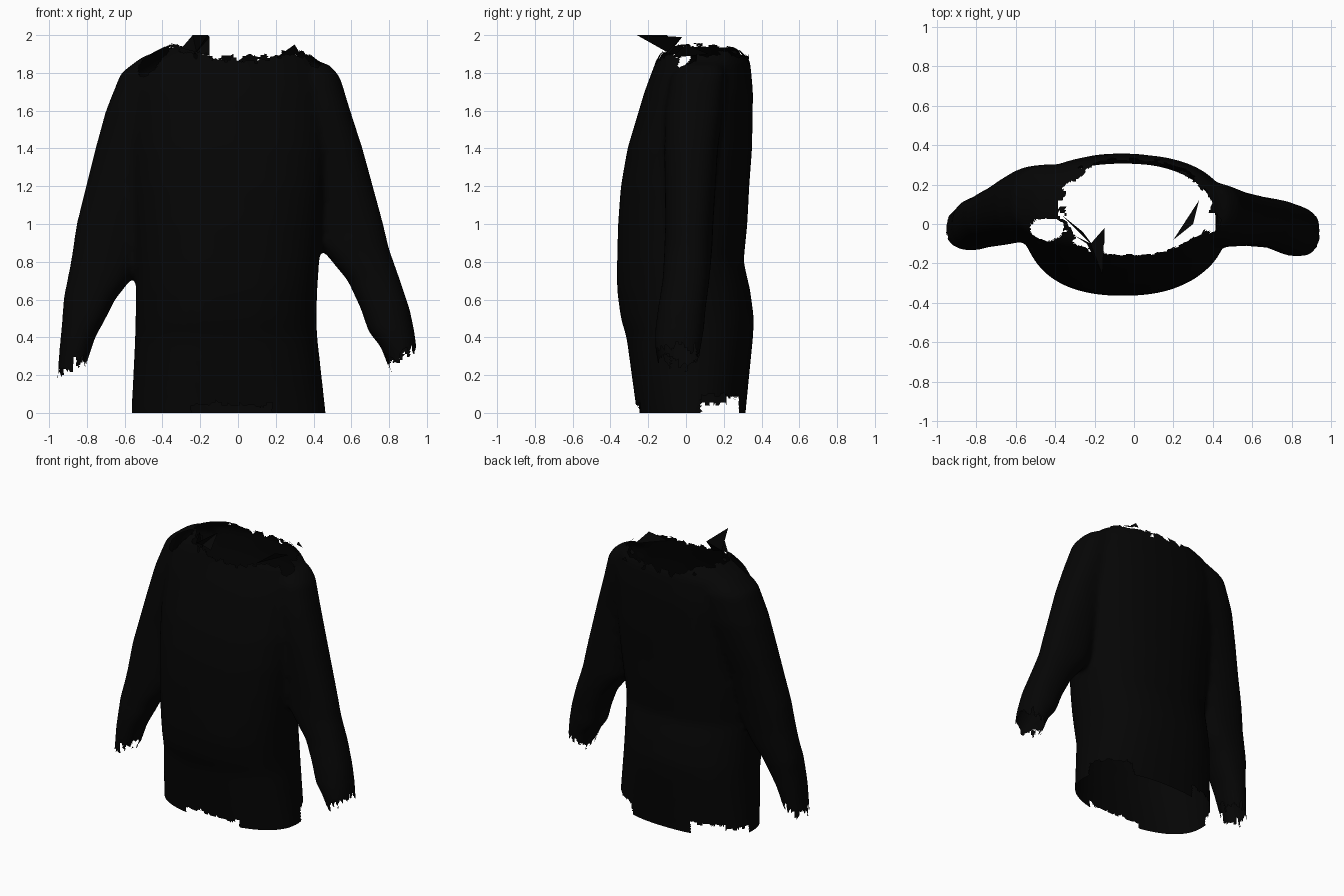
import bpy, bmesh, math
from mathutils import Vector, noise

if "Cube" in bpy.data.objects:
    bpy.data.objects.remove(bpy.data.objects["Cube"])

black = bpy.data.materials.new("black_cloth")
black.use_nodes = True
color = (0.0015, 0.0015, 0.0015, 1)
black.diffuse_color = color
black.node_tree.nodes["Principled BSDF"].inputs["Base Color"].default_value = color


def loft(bm, sections, power=2.3, count=48):
    """Closed tube through (z, x min, x max, y min, y max) sections."""
    rings = []
    for z, x0, x1, y0, y1 in sections:
        ring = []
        for i in range(count):
            a = math.tau * i / count
            c, s = math.cos(a), math.sin(a)
            u = math.copysign(abs(c) ** (2 / power), c)
            v = math.copysign(abs(s) ** (2 / power), s)
            ring.append(bm.verts.new(((x0 + x1) / 2 + u * (x1 - x0) / 2,
                                      (y0 + y1) / 2 + v * (y1 - y0) / 2, z)))
        rings.append(ring)
    for a, b in zip(rings, rings[1:]):
        for i in range(count):
            j = (i + 1) % count
            bm.faces.new((a[i], a[j], b[j], b[i]))
    bm.faces.new(rings[0][::-1])
    bm.faces.new(rings[-1])


def finish(bm, name):
    mesh = bpy.data.meshes.new(name)
    bm.to_mesh(mesh)
    bm.free()
    obj = bpy.data.objects.new(name, mesh)
    bpy.context.collection.objects.link(obj)
    mesh.materials.append(black)
    return obj


# Torso and both sleeves, each a closed volume
torso = [(-.15, -.56, .465, -.24, .31), (0, -.565, .465, -.26, .315),
         (.4, -.545, .42, -.315, .355), (.5, -.543, .415, -.345, .36),
         (.65, -.54, .42, -.365, .34), (.8, -.54, .43, -.365, .305),
         (1, -.55, .45, -.36, .325), (1.2, -.56, .47, -.345, .335),
         (1.4, -.57, .48, -.31, .35), (1.7, -.57, .47, -.22, .355),
         (1.86, -.53, .43, -.16, .34), (1.92, -.43, .36, -.14, .31),
         (1.99, -.28, .3, -.06, .2)]
right_sleeve = [(.05, -.97, -.87, -.11, .05), (.4, -.94, -.755, -.135, .1),
                (.5, -.93, -.7, -.135, .115), (.6, -.925, -.65, -.125, .135),
                (.7, -.905, -.57, -.115, .15), (.8, -.885, -.52, -.11, .16),
                (1, -.855, -.46, -.1, .185), (1.2, -.805, -.4, -.09, .215),
                (1.4, -.755, -.3, -.09, .26), (1.6, -.7, -.22, -.09, .3),
                (1.8, -.62, -.2, -.07, .305), (1.89, -.5, -.2, -.02, .25)]
left_sleeve = [(.1, .85, .96, -.13, .05), (.35, .755, .945, -.165, .08),
               (.43, .69, .935, -.165, .095), (.55, .65, .91, -.15, .105),
               (.7, .58, .86, -.125, .125), (.87, .44, .8, -.115, .14),
               (1, .41, .77, -.11, .145), (1.4, .34, .66, -.115, .17),
               (1.6, .3, .595, -.11, .195), (1.78, .28, .54, -.08, .21),
               (1.85, .26, .48, -.02, .2)]
bm = bmesh.new()
for part in (torso, right_sleeve, left_sleeve):
    loft(bm, part)
sweater = finish(bm, "sweater")

# Merge into one soft skin
remesh = sweater.modifiers.new("merge", 'REMESH')
remesh.mode = 'VOXEL'
remesh.voxel_size = .016
soften = sweater.modifiers.new("soften", 'SMOOTH')
soften.factor = .5
soften.iterations = 22
depsgraph = bpy.context.evaluated_depsgraph_get()
skin = bpy.data.meshes.new_from_object(sweater.evaluated_get(depsgraph))
sweater.modifiers.clear()
sweater.data = skin
skin.materials.clear()
skin.materials.append(black)


def hem_height(x, y):
    """Raised stretches of the hem: front step, left notch, right nick."""
    if y < -.15:
        return .045 if -.25 < x < .18 else 0
    if x > .12 and .08 < y < .28:
        return .09
    if x < -.25 and y > .07:
        return .085 if x > -.47 else .05
    return 0


def torn(p):
    """True where the cloth is open: cuffs, hem, neck and shoulder tears."""
    x, y, z = p
    rough = noise.noise(p * 22)
    fray = noise.noise(Vector((x * 40, y * 40, z * 8)))
    if x < -.7 and z < .25 + (x + .88) * .4 + .08 * fray:
        return True
    if x > .7 and z < .3 + (x - .87) * .6 + .1 * fray:
        return True
    if z < .2:
        height = hem_height(x, y)
        return height > 0 and z < height + .03 * rough
    if z > 1.7:
        neck = ((x - .03) / .365) ** 2 + ((y - .073) / .213) ** 2
        tear = ((x + .44) / .085) ** 2 + ((y + .025) / .058) ** 2
        slit = ((x - .39) / .05) ** 2 + ((y - .01) / .05) ** 2
        if neck < 1 + .16 * rough or min(tear, slit) < 1 + .3 * rough:
            return True
        return z > 1.87 + .6 * x * x + .05 * rough
    return False


# Trim the hem level, then tear the openings
bm = bmesh.new()
bm.from_mesh(skin)
bmesh.ops.bisect_plane(bm, geom=bm.verts[:] + bm.edges[:] + bm.faces[:],
                       plane_co=(0, 0, 0), plane_no=(0, 0, -1), clear_outer=True)
bmesh.ops.triangulate(bm, faces=bm.faces[:])
bmesh.ops.delete(bm, geom=[f for f in bm.faces if torn(f.calc_center_median())],
                 context='FACES')
for f in bm.faces:
    f.smooth = True
    f.material_index = 0
bm.to_mesh(skin)
bm.free()


# Loose scraps of cloth at the collar
def scrap(name, points):
    bm = bmesh.new()
    hub, *rim = [bm.verts.new(p) for p in points]
    for a, b in zip(rim, rim[1:]):
        bm.faces.new((hub, a, b))
    finish(bm, name)


scrap("right_collar_flap", [(-.22, -.1, 1.91), (-.3, -.06, 1.93), (-.24, -.1, 2),
                            (-.16, -.26, 2), (-.15, -.02, 1.99), (-.15, -.1, 1.89)])
scrap("right_collar_strand", [(-.36, .04, 1.9), (-.26, -.04, 1.95), (-.2, -.12, 1.9)])
scrap("left_collar_strand", [(.2, -.08, 1.88), (.3, 0, 1.95), (.33, .12, 1.9)])
scrap("left_collar_shard", [(.24, .335, 1.87), (.3, .32, 1.87), (.26, .33, 1.9)])
